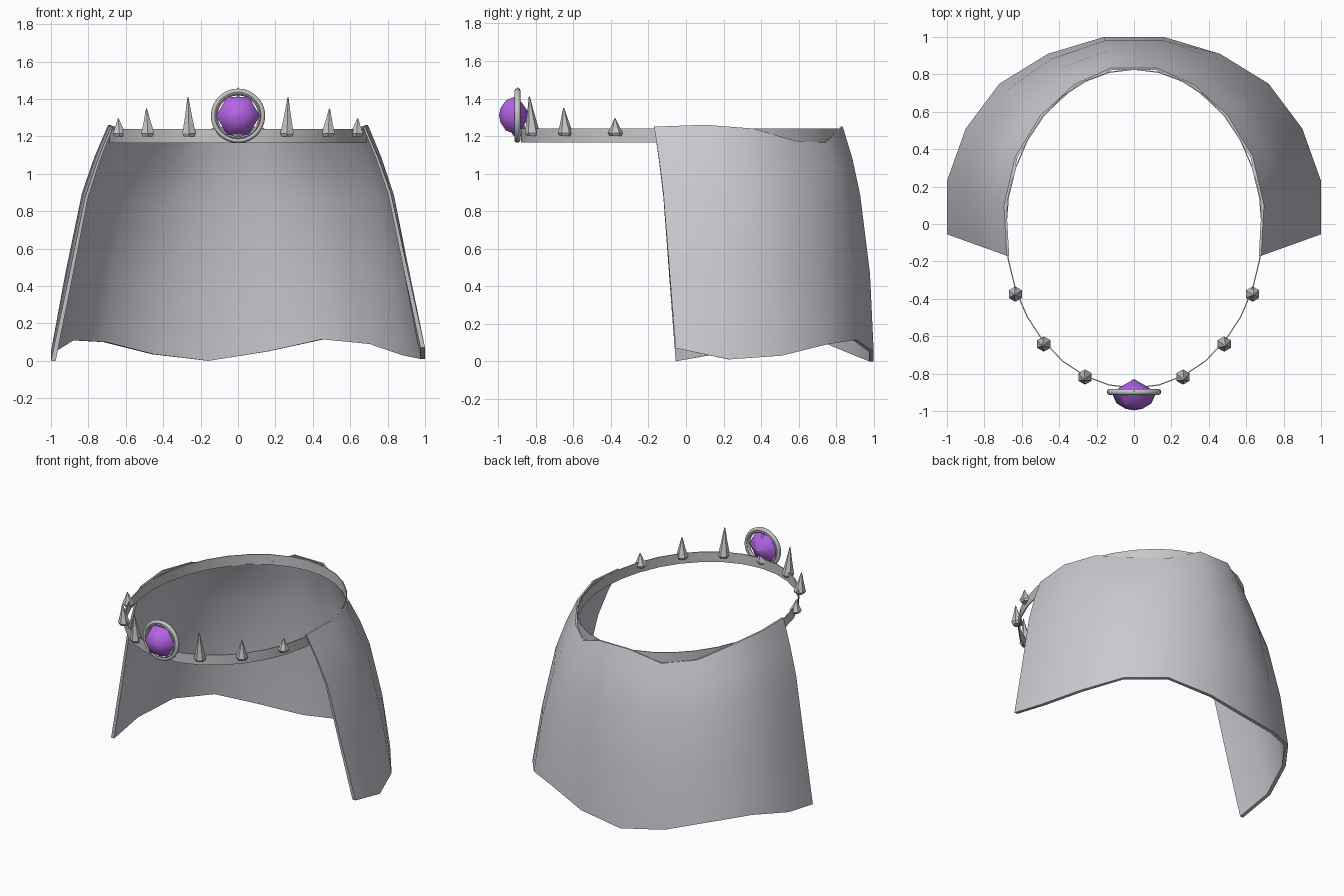
import bpy, bmesh, math
from mathutils import Matrix, Vector

if "Cube" in bpy.data.objects:
    bpy.data.objects.remove(bpy.data.objects["Cube"])


def material(name, rgb):
    m = bpy.data.materials.new(name)
    m.diffuse_color = (*rgb, 1)
    m.use_nodes = True
    m.node_tree.nodes["Principled BSDF"].inputs["Base Color"].default_value = m.diffuse_color
    return m


CLOTH = material("pale grey cloth", (0.61, 0.59, 0.65))
METAL = material("grey metal", (0.57, 0.57, 0.59))
PURPLE = material("purple gem", (0.46, 0.13, 0.80))


def make_object(name, verts, faces, mat, smooth=None):
    mesh = bpy.data.meshes.new(name)
    mesh.from_pydata(verts, [], faces)
    bm = bmesh.new()
    bm.from_mesh(mesh)
    bmesh.ops.recalc_face_normals(bm, faces=bm.faces)
    bm.to_mesh(mesh)
    bm.free()
    mesh.materials.append(mat)
    ob = bpy.data.objects.new(name, mesh)
    bpy.context.collection.objects.link(ob)
    if smooth:
        bpy.context.view_layer.objects.active = ob
        ob.select_set(True)
        bpy.ops.object.shade_smooth_by_angle(angle=math.radians(smooth))
        ob.select_set(False)
    return ob


def grid_faces(rows, cols, wrap_rows=False, wrap_cols=False):
    return [(r * cols + c, r * cols + (c + 1) % cols,
             (r + 1) % rows * cols + (c + 1) % cols, (r + 1) % rows * cols + c)
            for r in range(rows if wrap_rows else rows - 1)
            for c in range(cols if wrap_cols else cols - 1)]


# Cape: half outlines (front corner to back centre), mirrored, uneven hem
hem = [(1.0, -0.055), (1.0, 0.23), (0.90, 0.51), (0.72, 0.75), (0.46, 0.91), (0.16, 1.0)]
neck = [(0.68, -0.17), (0.695, 0.10), (0.635, 0.36), (0.50, 0.58), (0.32, 0.745), (0.12, 0.835)]
neck_z = [1.25, 1.26, 1.24, 1.175, 1.165, 1.25]
hem_z = [0.07, 0.01, 0.03, 0.09, 0.115, 0.05, 0.0, 0.035, 0.10, 0.11, 0.05, 0.0]
hem = hem + [(-x, y) for x, y in reversed(hem)]
neck = neck + [(-x, y) for x, y in reversed(neck)]
neck_z = neck_z + neck_z[::-1]
# height fraction, inward lean at the sides, inward lean at the back
levels = [(0, 0, 0), (0.35, 0.29, 0.12), (0.7, 0.57, 0.44), (0.86, 0.78, 0.69), (1, 1, 1)]
N, THICK = len(hem), 0.025
outer, inner = [], []
for t, side, back in levels:
    ring = []
    for i in range(N):
        k = min(i, N - 1 - i) / 5
        f = side * (1 - k) + back * k
        ring.append(Vector((hem[i][0] + (neck[i][0] - hem[i][0]) * f,
                            hem[i][1] + (neck[i][1] - hem[i][1]) * f,
                            hem_z[i] + (neck_z[i] - hem_z[i]) * t)))
    for i, p in enumerate(ring):
        d = ring[min(i + 1, N - 1)] - ring[max(i - 1, 0)]
        n = Vector((-d.y, d.x, 0)).normalized()
        outer.append(p)
        inner.append(p + n * THICK * (1 - 0.5 * t))
R = len(levels)
size = R * N
front = grid_faces(R, N)
faces = front + [tuple(v + size for v in reversed(f)) for f in front]
border = ([i for i in range(N)] + [r * N + N - 1 for r in range(1, R)]
          + [(R - 1) * N + i for i in range(N - 2, -1, -1)] + [r * N for r in range(R - 2, 0, -1)])
for a, b in zip(border, border[1:] + border[:1]):
    faces.append((a, b, b + size, a + size))
make_object("cape", outer + inner, faces, CLOTH, 40)

# Circlet band: thin oval strip
SEG = 32
verts = []
for off, z in ((0, 1.165), (0, 1.24), (-0.006, 1.24), (-0.006, 1.165)):
    for i in range(SEG):
        a = math.tau * i / SEG
        verts.append(((0.688 + off) * math.cos(a), -0.025 + (0.855 + off) * math.sin(a), z))
make_object("circlet_band", verts, grid_faces(4, SEG, True, True), METAL, 40)


# Lathe about an axis from (radius, height) pairs, closed at both ends
def lathe(name, profile, sides, mat, matrix, smooth=None):
    v = [matrix @ Vector((r * math.cos(math.tau * i / sides), r * math.sin(math.tau * i / sides), h))
         for r, h in profile for i in range(sides)]
    f = grid_faces(len(profile), sides, wrap_cols=True)
    f += [tuple(range(sides)), tuple(range(len(v) - sides, len(v)))]
    return make_object(name, v, f, mat, smooth)


# Spikes: paired along the front and leaning outward, tallest one behind the gem
def spike(name, x, y, top, radius, lean=0.09):
    out = Vector((x, y, 0)).normalized()
    shear = Matrix.Identity(4)
    shear[0][2], shear[1][2] = out.x * lean, out.y * lean
    h = top - 1.215
    lathe(name, [(radius * 0.8, -0.015), (radius, 0), (radius * 0.5, h * 0.5), (0.003, h)],
          6, METAL, Matrix.Translation((x, y, 1.215)) @ shear @ Matrix.Rotation(math.pi / 6, 4, 'Z'))


for label, x, y, top in (("inner", 0.262, -0.818, 1.41), ("middle", 0.482, -0.642, 1.35),
                         ("outer", 0.634, -0.375, 1.295)):
    for s, side in ((1, "right"), (-1, "left")):
        spike(f"{label}_spike_{side}", s * x, y, top, 0.041)
spike("centre_spike", 0, -0.89, 1.46, 0.038, 0.03)

# Gem: six-sided cut stone pointing forward
facing = Matrix.Translation((0, 0, 1.31)) @ Matrix.Rotation(math.pi / 2, 4, 'X')
lathe("gem", [(0.002, 0.83), (0.075, 0.872), (0.117, 0.908), (0.092, 0.96), (0.045, 0.988), (0.002, 0.996)],
      6, PURPLE, facing, 62)

# Gem ring: two nested hoops around the stone
for name, major, minor in (("gem_ring_outer", 0.132, 0.0135), ("gem_ring_inner", 0.118, 0.009)):
    verts = []
    for i in range(28):
        a = math.tau * i / 28
        for j in range(8):
            b = math.tau * j / 8
            r = major + minor * math.cos(b)
            verts.append((r * math.cos(a), -0.898 + 0.016 * math.sin(b), 1.31 + r * math.sin(a)))
    make_object(name, verts, grid_faces(28, 8, True, True), METAL, 60)
